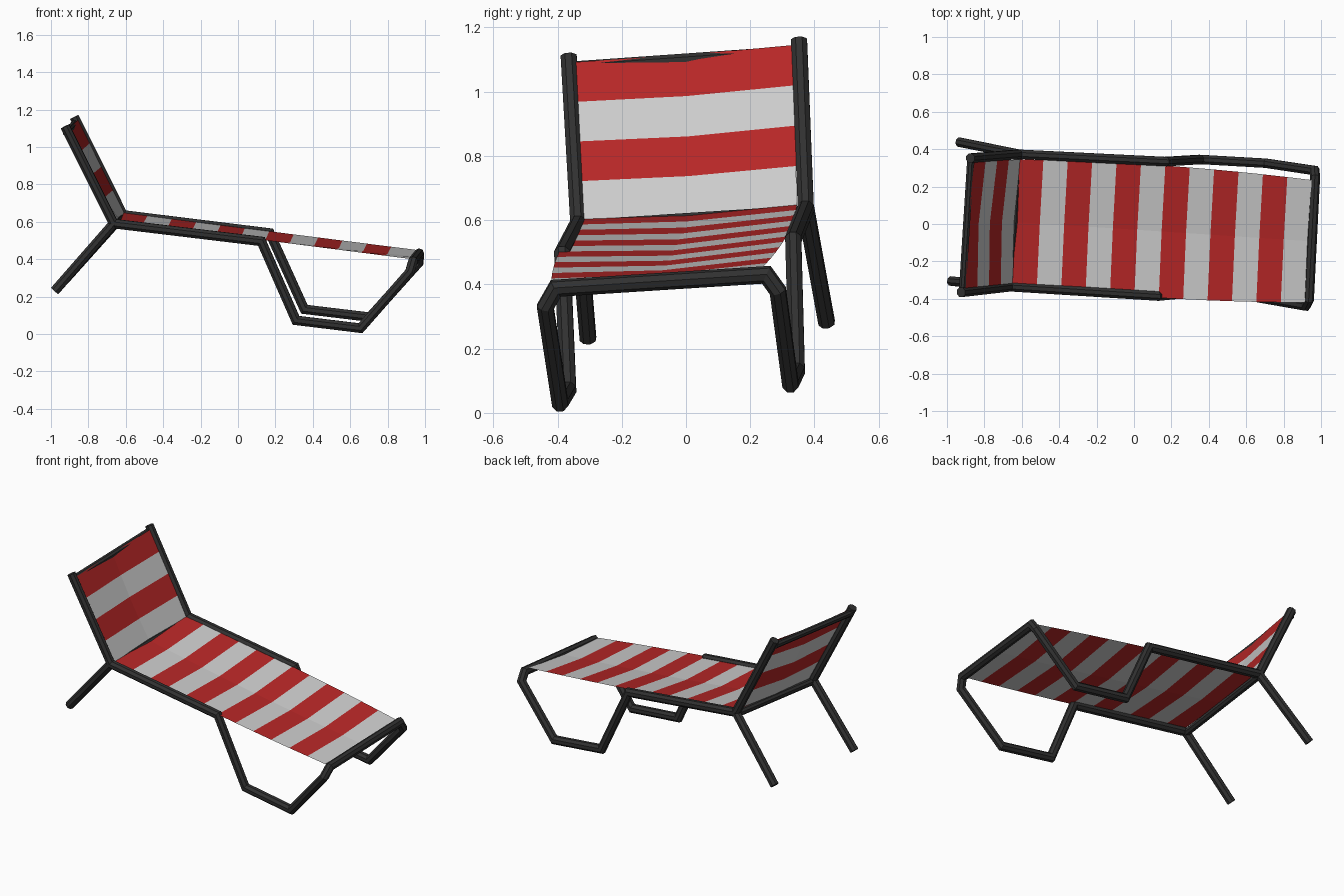
import bpy, bmesh, math
from mathutils import Vector as V

if "Cube" in bpy.data.objects:
    bpy.data.objects.remove(bpy.data.objects["Cube"])

def material(name, c):
    m = bpy.data.materials.new(name)
    m.diffuse_color = (*c, 1)
    m.use_nodes = True
    m.node_tree.nodes["Principled BSDF"].inputs["Base Color"].default_value = m.diffuse_color
    return m

BLACK = material("dark_metal", (0.03, 0.03, 0.03))
RED = material("red_cloth", (0.47, 0.02, 0.02))
WHITE = material("white_cloth", (0.8, 0.8, 0.8))

def finish(name, bm, mats):
    me = bpy.data.meshes.new(name)
    bm.to_mesh(me)
    bm.free()
    for m in mats:
        me.materials.append(m)
    ob = bpy.data.objects.new(name, me)
    bpy.context.collection.objects.link(ob)
    return ob

def tube(name, pts, r=0.027, sides=8):
    """Sweep a polygon along a path with mitred corners and capped ends."""
    pts = [V(p) for p in pts]
    dirs = [(b - a).normalized() for a, b in zip(pts, pts[1:])]
    u = dirs[0].orthogonal().normalized()
    w = dirs[0].cross(u)
    angles = [math.tau * (i + 0.5) / sides for i in range(sides)]
    ring = [pts[0] + r * (math.cos(a) * u + math.sin(a) * w) for a in angles]
    bm = bmesh.new()
    rows = [[bm.verts.new(p) for p in ring]]
    for i, d in enumerate(dirs):
        n = d + dirs[i + 1] if i + 1 < len(dirs) else d
        ring = [p + d * ((pts[i + 1] - p).dot(n) / d.dot(n)) for p in ring]
        rows.append([bm.verts.new(p) for p in ring])
    for a, b in zip(rows, rows[1:]):
        for j in range(sides):
            k = (j + 1) % sides
            bm.faces.new((a[j], a[k], b[k], b[j]))
    bm.faces.new(rows[0][::-1])
    bm.faces.new(rows[-1])
    bmesh.ops.recalc_face_normals(bm, faces=bm.faces)
    return finish(name, bm, [BLACK])

def cloth(name, left, right, bands, sag, bulge):
    """Striped sheet between two edges, sagging along its middle line."""
    l0, l1, r0, r1 = V(left[0]), V(left[1]), V(right[0]), V(right[1])
    normal = (l1 - l0).cross(r0 - l0).normalized()
    bm = bmesh.new()
    rows = []
    for i in range(bands + 1):
        t = i / bands
        arch = 4 * t * (1 - t)
        a = l0.lerp(l1, t) - V((0, bulge * arch, 0))
        b = r0.lerp(r1, t) + V((0, bulge * arch, 0))
        mid = (a + b) / 2 - normal * sag * (0.5 + 0.5 * arch)
        rows.append([bm.verts.new(p) for p in (a, mid, b)])
    for i in range(bands):
        for j in range(2):
            f = bm.faces.new((rows[i][j], rows[i + 1][j], rows[i + 1][j + 1], rows[i][j + 1]))
            f.material_index = i % 2
    return finish(name, bm, [RED, WHITE])

# Joints where backrest, rail and rear leg meet
hinge_l = (-0.665, -0.335, 0.59)
hinge_r = (-0.615, 0.373, 0.637)

# Continuous frame: backrest post, rail, foot loop, foot bar and back again
tube("main_frame", [
    (-0.925, -0.365, 1.11), hinge_l, (0.125, -0.385, 0.495),
    (0.31, -0.367, 0.073), (0.655, -0.392, 0.031),
    (0.918, -0.438, 0.33), (0.935, -0.405, 0.388),
    (0.968, 0.25, 0.43), (0.965, 0.286, 0.38),
    (0.705, 0.325, 0.09), (0.355, 0.345, 0.132),
    (0.17, 0.334, 0.54), hinge_r, (-0.875, 0.352, 1.16)])

# Rear legs
tube("rear_leg_left", [hinge_l, (-0.98, -0.305, 0.23)])
tube("rear_leg_right", [hinge_r, (-0.935, 0.438, 0.28)])

# Cross bars under the cloth
tube("hinge_bar", [(-0.665, -0.335, 0.58), (-0.615, 0.373, 0.626)], 0.022)
tube("top_bar", [(-0.918, -0.363, 1.075), (-0.873, 0.352, 1.125)], 0.02)

# Striped cloth
cloth("seat_cloth", [(-0.65, -0.325, 0.603), (0.915, -0.42, 0.402)],
      [(-0.615, 0.345, 0.648), (0.95, 0.235, 0.45)], 12, 0.02, 0.022)
cloth("backrest_cloth", [(-0.9, -0.345, 1.092), (-0.65, -0.325, 0.598)],
      [(-0.855, 0.335, 1.145), (-0.607, 0.345, 0.643)], 4, 0.02, 0)
